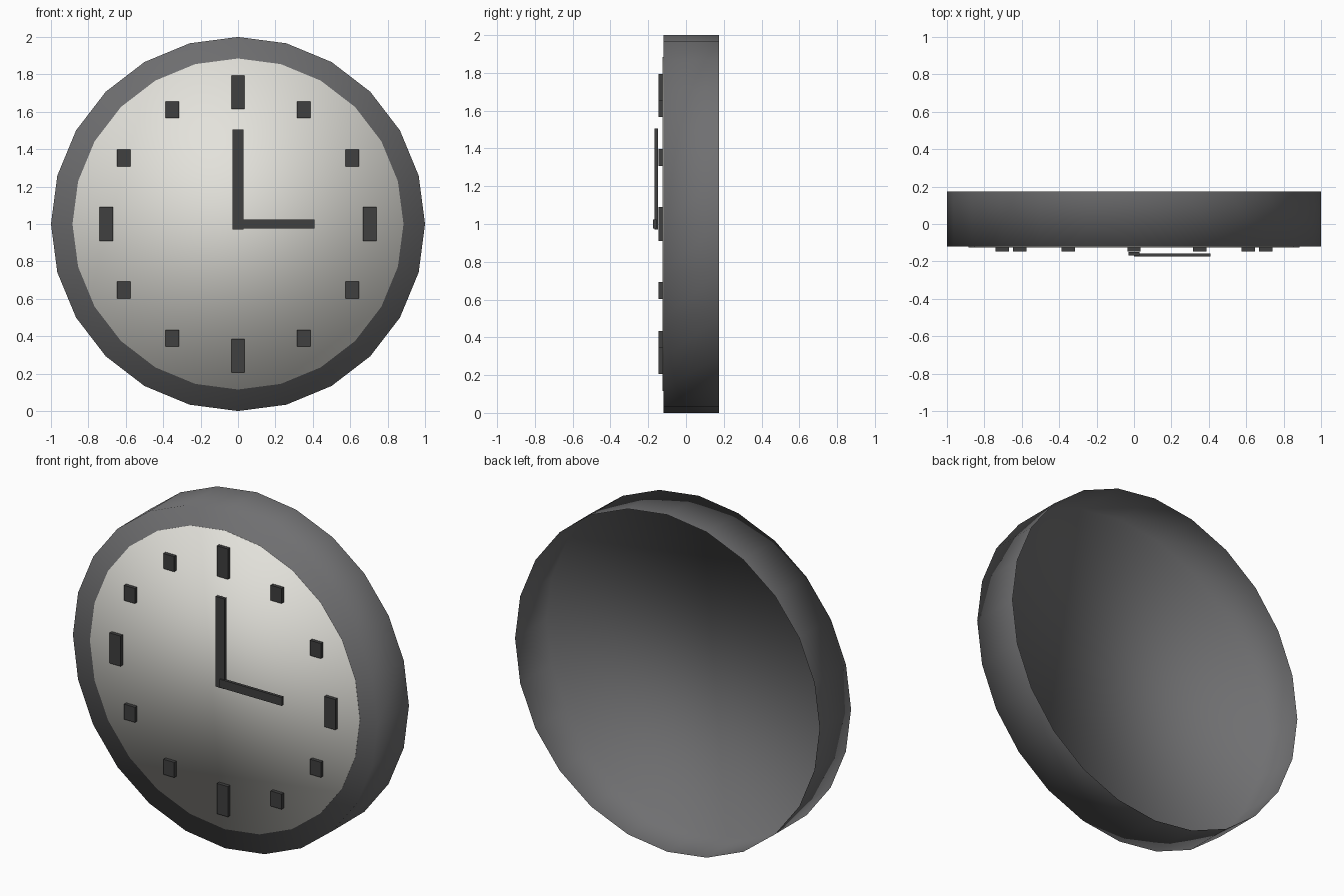
import bpy, bmesh
from math import sin, cos, pi
from mathutils import Matrix

cube = bpy.data.objects.get("Cube")
if cube:
    bpy.data.objects.remove(cube, do_unlink=True)


def material(name, rgb):
    mat = bpy.data.materials.new(name)
    mat.use_nodes = True
    color = (*rgb, 1)
    mat.diffuse_color = color
    mat.node_tree.nodes["Principled BSDF"].inputs["Base Color"].default_value = color
    return mat


grey = material("frame grey", (0.16, 0.16, 0.165))
cream = material("dial cream", (0.77, 0.76, 0.71))
dark = material("marker charcoal", (0.05, 0.05, 0.05))


def finish(bm, name, mat, smooth=False):
    mesh = bpy.data.meshes.new(name)
    for face in bm.faces:
        face.smooth = smooth
    bm.to_mesh(mesh)
    bm.free()
    mesh.materials.append(mat)
    obj = bpy.data.objects.new(name, mesh)
    bpy.context.collection.objects.link(obj)
    return obj


def open_drum(name, radius, front, back, mat, sides=24):
    """Round shell with a closed front and an open back."""
    bm = bmesh.new()
    rings = []
    for y in (front, back):
        rings.append([bm.verts.new((radius * sin(2 * pi * i / sides), y,
                                    1 + radius * cos(2 * pi * i / sides)))
                      for i in range(sides)])
    f, b = rings
    bm.faces.new(f)
    for i in range(sides):
        j = (i + 1) % sides
        bm.faces.new((f[j], f[i], b[i], b[j]))
    bmesh.ops.recalc_face_normals(bm, faces=bm.faces)
    # Make sure the cap looks forward
    cap = max(bm.faces, key=lambda face: len(face.verts))
    if cap.normal.y > 0:
        bmesh.ops.reverse_faces(bm, faces=bm.faces)
    return finish(bm, name, mat, smooth=True)


def box(name, x, y, z, mat):
    """Box between (min, max) pairs on each axis."""
    bm = bmesh.new()
    centre = [(a + b) / 2 for a, b in (x, y, z)]
    size = [b - a for a, b in (x, y, z)]
    bmesh.ops.create_cube(bm, size=1, matrix=Matrix.LocRotScale(centre, None, size))
    return finish(bm, name, mat)


# Hollow case and thin dial plate
open_drum("case", 1.0, -0.12, 0.175, grey)
open_drum("dial", 0.885, -0.125, -0.12, cream)

# Hour markers: upright blocks, taller at the quarters
for hour in range(1, 13):
    angle = hour * pi / 6
    x, z = 0.705 * sin(angle), 1 + 0.705 * cos(angle)
    half = 0.09 if hour % 3 == 0 else 0.045
    box(f"hour_marker_{hour}", (x - 0.036, x + 0.036), (-0.146, -0.122),
        (z - half, z + half), dark)

# Hands
box("minute_hand", (-0.03, 0.03), (-0.168, -0.149), (0.97, 1.505), dark)
box("hour_hand", (0, 0.41), (-0.175, -0.157), (0.975, 1.025), dark)
